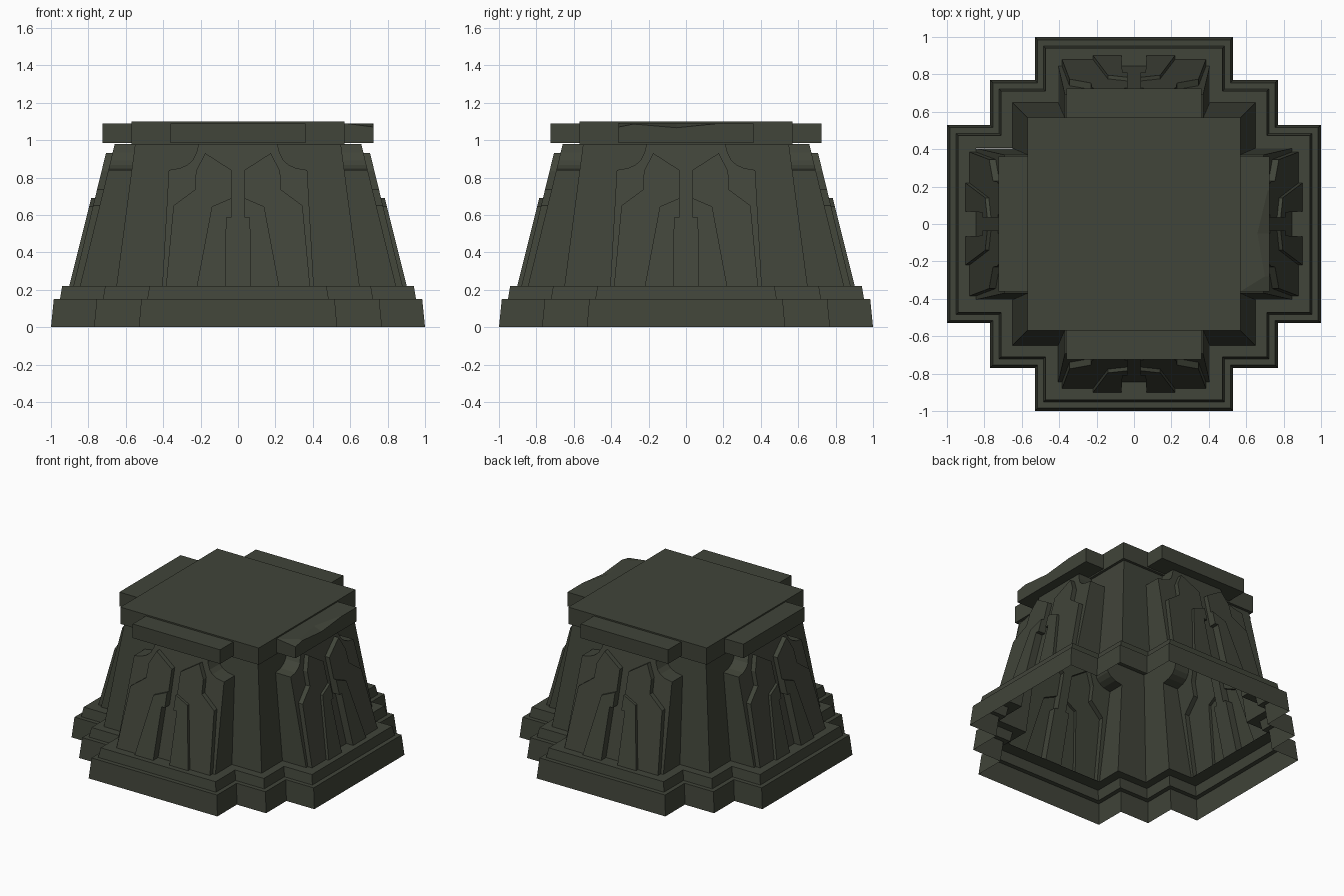
import bpy, bmesh, math
from mathutils import Matrix

if "Cube" in bpy.data.objects:
    bpy.data.objects.remove(bpy.data.objects["Cube"])

stone = bpy.data.materials.new("dark olive stone")
stone.diffuse_color = (0.052, 0.058, 0.041, 1)
stone.use_nodes = True
stone.node_tree.nodes["Principled BSDF"].inputs["Base Color"].default_value = stone.diffuse_color


def finish(bm, name):
    bmesh.ops.remove_doubles(bm, verts=bm.verts, dist=0.0005)
    bmesh.ops.recalc_face_normals(bm, faces=bm.faces)
    me = bpy.data.meshes.new(name)
    bm.to_mesh(me)
    bm.free()
    me.materials.append(stone)
    ob = bpy.data.objects.new(name, me)
    bpy.context.collection.objects.link(ob)
    return ob


def box(name, x0, x1, y0, y1, z0, z1):
    bm = bmesh.new()
    bmesh.ops.create_cube(bm, size=1)
    for v in bm.verts:
        v.co = (x0 if v.co.x < 0 else x1, y0 if v.co.y < 0 else y1, z0 if v.co.z < 0 else z1)
    return finish(bm, name)


# Stepped plinth: cross outline (reach, corner, arm half width) lofted upward, open below
bm = bmesh.new()
rings = []
for a, b, c, z in [(1, .77, .53, 0), (.985, .755, .517, .15), (.952, .722, .485, .15),
                   (.94, .71, .473, .22), (.845, .65, .405, .22)]:
    ring = []
    for k in range(4):
        turn = Matrix.Rotation(k * math.pi / 2, 4, 'Z')
        for x, y in [(a, c), (b, c), (b, b), (c, b), (c, a)]:
            ring.append(bm.verts.new(turn @ Matrix.Translation((x, y, z)).translation))
    rings.append(ring)
for lo, hi in zip(rings, rings[1:]):
    for i in range(20):
        j = (i + 1) % 20
        bm.faces.new((lo[i], lo[j], hi[j], hi[i]))
finish(bm, "stepped_plinth")

# Sloping wall planes: (distance from axis at z 0.22, inward slope)
CORE, ARM, MID, TOP = (.65, .1316), (.845, .245), (.88, .245), (.902, .25)

# Half outlines on the front wall, as (x, z)
arm_edge = [(.405, .22), (.37, .84), (.31, .85), (.27, .868), (.243, .892), (.222, .935), (.21, .98)]
mid_edge = [(.385, .22), (.345, .65), (.23, .735), (.225, .835), (.175, .93), (.035, .84), (.035, .69)]
top_outer = [(.22, .22), (.14, .645), (.035, .69)]
top_inner = [(.035, .69), (.035, .585), (.062, .585), (.067, .22)]


def put(p, plane, s):
    return (s * p[0], -(plane[0] - plane[1] * (p[1] - .22)), p[1])


def sheet(bm, pts, plane, s):
    bm.faces.new([bm.verts.new(put(p, plane, s)) for p in pts])


def rim(bm, pts, inner, outer, s):
    for p, q in zip(pts, pts[1:]):
        bm.faces.new([bm.verts.new(c) for c in (put(p, inner, s), put(q, inner, s),
                                                put(q, outer, s), put(p, outer, s))])


# Tapered body with layered relief panels, one half side mirrored and turned four times
bm = bmesh.new()
for s in (1, -1):
    sheet(bm, [(.65, .22), (.55, .98)] + arm_edge[::-1], CORE, s)
    rim(bm, arm_edge, CORE, ARM, s)
    sheet(bm, arm_edge + [(0, .98), (0, .22)] + top_inner[::-1] + mid_edge[-2::-1], ARM, s)
    rim(bm, mid_edge, ARM, MID, s)
    sheet(bm, mid_edge + top_outer[-2::-1], MID, s)
    rim(bm, top_outer, MID, TOP, s)
    rim(bm, top_inner, ARM, TOP, s)
    sheet(bm, top_outer + top_inner[1:], TOP, s)
base = bm.verts[:] + bm.edges[:] + bm.faces[:]
for k in (1, 2, 3):
    new = bmesh.ops.duplicate(bm, geom=base)["geom"]
    bmesh.ops.rotate(bm, verts=[g for g in new if isinstance(g, bmesh.types.BMVert)],
                     matrix=Matrix.Rotation(k * math.pi / 2, 3, 'Z'))
finish(bm, "panelled_body")

# Capital: square slab and four side blocks, the right one chipped
box("top_slab", -.57, .57, -.57, .57, .975, 1.10)
box("front_block", -.36, .36, -.725, -.56, .985, 1.09)
box("back_block", -.36, .36, .56, .725, .985, 1.09)
box("left_block", -.725, -.56, -.36, .36, .985, 1.09)

bm = bmesh.new()
chip = [(-.36, 1.07, .57), (-.28, 1.086, .70), (-.05, 1.066, .66), (.18, 1.09, .715), (.36, 1.09, .715)]
cols = []
for y, z, x in chip:
    zin = 1.09
    cols.append([bm.verts.new(c) for c in ((.56, y, .985), (.725, y, .985), (.725, y, z),
                                           (x, y, zin), (.56, y, zin))])
for a, b in zip(cols, cols[1:]):
    for i in range(5):
        j = (i + 1) % 5
        bm.faces.new((a[i], a[j], b[j], b[i]))
bm.faces.new(cols[0])
bm.faces.new(cols[-1])
finish(bm, "chipped_right_block")
